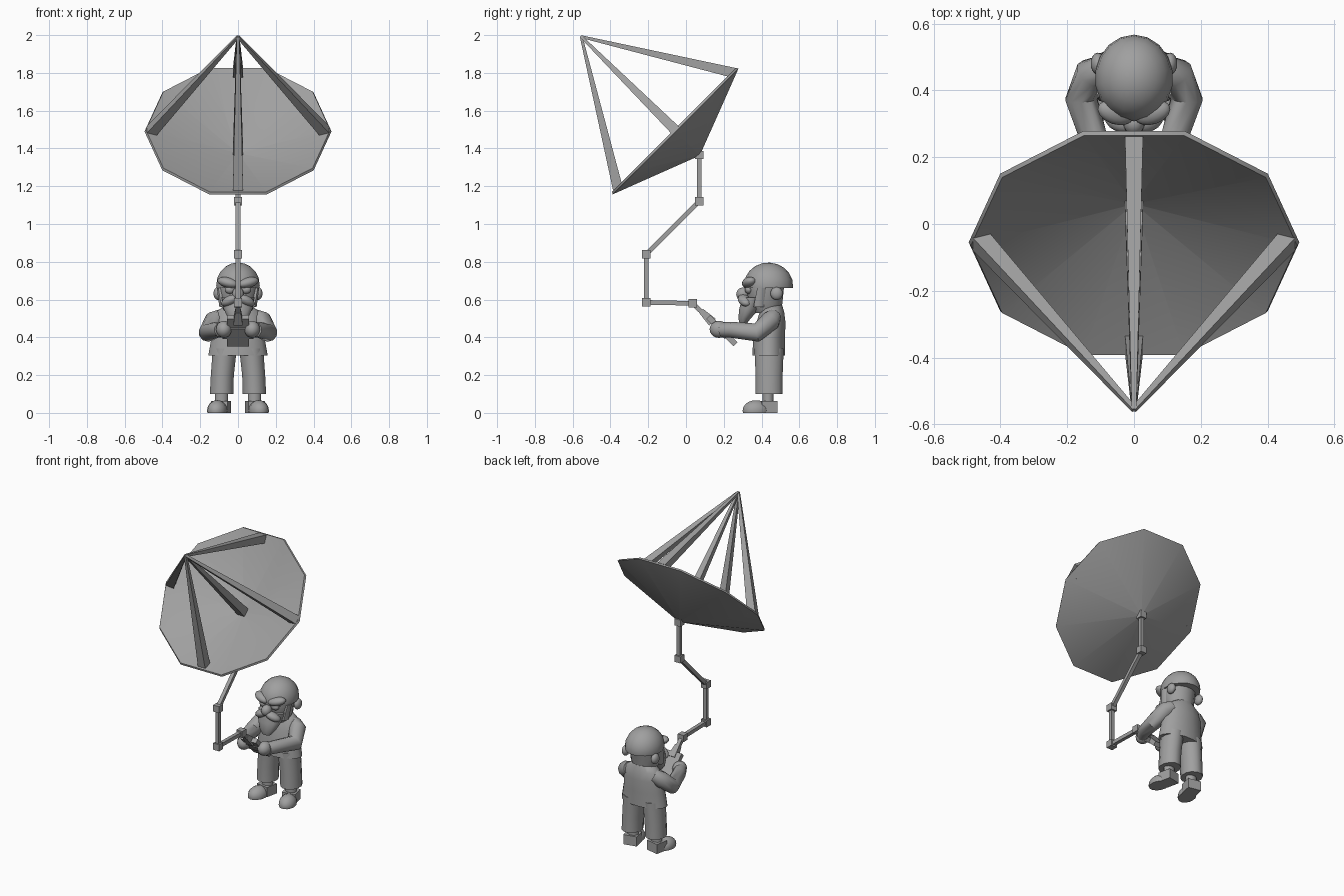
import bpy, bmesh, math
from mathutils import Vector, Matrix, Euler

old = bpy.data.objects.get("Cube")
if old:
    bpy.data.objects.remove(old, do_unlink=True)

grey = bpy.data.materials.new("plain grey")
grey.use_nodes = True
tone = (0.35, 0.35, 0.35, 1)
grey.diffuse_color = tone
grey.node_tree.nodes["Principled BSDF"].inputs["Base Color"].default_value = tone


def finish(name, bm, smooth=40):
    bmesh.ops.recalc_face_normals(bm, faces=bm.faces)
    mesh = bpy.data.meshes.new(name)
    bm.to_mesh(mesh)
    bm.free()
    mesh.materials.append(grey)
    obj = bpy.data.objects.new(name, mesh)
    bpy.context.collection.objects.link(obj)
    if smooth:
        bpy.ops.object.select_all(action='DESELECT')
        obj.select_set(True)
        bpy.context.view_layer.objects.active = obj
        bpy.ops.object.shade_smooth_by_angle(angle=math.radians(smooth))
    return obj


def skin(bm, rings):
    """Join a list of vertex rings and cap both ends."""
    n = len(rings[0])
    for a, b in zip(rings, rings[1:]):
        for i in range(n):
            j = (i + 1) % n
            bm.faces.new((a[i], a[j], b[j], b[i]))
    bm.faces.new(rings[0])
    bm.faces.new(rings[-1])


def tube(name, points, widths, sides=4, smooth=0):
    """Tube through points, with a width at each one."""
    pts = [Vector(p) for p in points]
    bm = bmesh.new()
    rings = []
    for i, p in enumerate(pts):
        t = (pts[min(i + 1, len(pts) - 1)] - pts[max(i - 1, 0)]).normalized()
        u = Vector((1, 0, 0))
        u = (u - t * u.dot(t)).normalized()
        v = t.cross(u)
        r = widths[i] / 2 / math.cos(math.pi / sides)
        angles = [math.tau * (k + 0.5) / sides for k in range(sides)]
        rings.append([bm.verts.new(p + r * (u * math.cos(a) + v * math.sin(a)))
                      for a in angles])
    skin(bm, rings)
    return finish(name, bm, smooth)


def loft(name, sections, sides=12, smooth=50):
    """Stack of ellipses, each z, centre x, centre y, radius x, radius y."""
    bm = bmesh.new()
    rings = []
    for z, cx, cy, rx, ry in sections:
        angles = [math.tau * (k + 0.5) / sides for k in range(sides)]
        rings.append([bm.verts.new((cx + rx * math.cos(a), cy + ry * math.sin(a), z))
                      for a in angles])
    skin(bm, rings)
    return finish(name, bm, smooth)


def ball(name, loc, radii, rot=(0, 0, 0), floor=None, segments=14):
    bm = bmesh.new()
    turn = Euler([math.radians(a) for a in rot]).to_matrix().to_4x4()
    matrix = Matrix.Translation(loc) @ turn @ Matrix.Diagonal((*radii, 1))
    bmesh.ops.create_uvsphere(bm, u_segments=segments, v_segments=10, radius=1, matrix=matrix)
    if floor is not None:
        cut = bmesh.ops.bisect_plane(bm, geom=bm.verts[:] + bm.edges[:] + bm.faces[:],
                                     plane_co=(0, 0, floor), plane_no=(0, 0, -1),
                                     clear_outer=True)
        rim = [e for e in cut["geom_cut"] if isinstance(e, bmesh.types.BMEdge)]
        bmesh.ops.contextual_create(bm, geom=rim)
    return finish(name, bm, 50)


def box(name, loc, size, rot=(0, 0, 0)):
    bm = bmesh.new()
    turn = Euler([math.radians(a) for a in rot]).to_matrix().to_4x4()
    bmesh.ops.create_cube(bm, size=1, matrix=Matrix.Translation(loc) @ turn
                          @ Matrix.Diagonal((*size, 1)))
    return finish(name, bm, 0)


# Ten-sided conical dish, tipped forward
bm = bmesh.new()
rings = []
for r, z in ((0.002, -0.18), (0.495, 0), (0.488, 0.012), (0.002, -0.162)):
    rings.append([bm.verts.new((r * math.cos(math.tau * k / 10),
                                r * math.sin(math.tau * k / 10), z)) for k in range(10)])
skin(bm, rings)
dish = finish("dish", bm, 40)
dish.location = (0, -0.055, 1.49)
dish.rotation_euler = (math.radians(45), 0, 0)

# Tapered struts meeting at the focus
feet = {"top": (0, 0.255, 1.8), "bottom": (0, -0.36, 1.185), "left": (0.46, -0.05, 1.49),
        "right": (-0.46, -0.05, 1.49), "centre": (0, 0.05, 1.385)}
for label, foot in feet.items():
    tube(label + "_strut", [(0, -0.555, 1.992), foot], [0.014, 0.054])

# Jointed arm
joints = [(0, 0.07, 1.365), (0, 0.07, 1.12), (0, -0.21, 0.84), (0, -0.21, 0.585),
          (0, 0.035, 0.58), (0, 0.12, 0.5)]
for i, (a, b) in enumerate(zip(joints, joints[1:])):
    tube(f"arm_link_{i}", [a, b], [0.024, 0.024])
for i, p in enumerate(joints[:-1]):
    box(f"arm_joint_{i}", p, (0.044, 0.044, 0.044))

# Hand-held control box
box("control_box", (0, 0.19, 0.435), (0.115, 0.205, 0.03), (-45, 0, 0))
box("control_grip", (0, 0.19, 0.43), (0.165, 0.075, 0.032), (-45, 0, 0))
tube("control_socket", [(0, 0.08, 0.54), (0, 0.14, 0.48)], [0.03, 0.05])

# Legs, shoes and arms
for side, label in ((1, "left"), (-1, "right")):
    loft(label + "_trouser", [(0.1, side * 0.087, 0.44, 0.064, 0.074),
                              (0.2, side * 0.083, 0.44, 0.063, 0.074),
                              (0.34, side * 0.07, 0.44, 0.066, 0.08)])
    loft(label + "_ankle", [(0.04, side * 0.087, 0.435, 0.036, 0.03),
                            (0.12, side * 0.087, 0.435, 0.036, 0.03)])
    ball(label + "_shoe_toe", (side * 0.11, 0.37, 0.012), (0.053, 0.072, 0.055),
         (0, 0, side * 12), 0)
    box(label + "_shoe_heel", (side * 0.09, 0.435, 0.032), (0.088, 0.085, 0.064),
        (0, 0, side * 12))
    tube(label + "_sleeve", [(side * 0.09, 0.465, 0.51), (side * 0.125, 0.45, 0.49),
                             (side * 0.158, 0.375, 0.425), (side * 0.115, 0.24, 0.44),
                             (side * 0.09, 0.19, 0.44)],
         [0.08, 0.1, 0.095, 0.08, 0.075], 10, 45)
    ball(label + "_hand", (side * 0.075, 0.175, 0.442), (0.042, 0.05, 0.045))

# Flared coat and neck
loft("coat", [(0.305, 0, 0.438, 0.16, 0.088), (0.4, 0, 0.44, 0.143, 0.086),
              (0.48, 0, 0.45, 0.135, 0.078), (0.535, 0, 0.455, 0.118, 0.066),
              (0.57, 0, 0.455, 0.07, 0.055)], 16)

# Head and cap
loft("head", [(0.53, 0, 0.43, 0.07, 0.07), (0.58, 0, 0.42, 0.095, 0.092),
              (0.66, 0, 0.42, 0.105, 0.1), (0.72, 0, 0.43, 0.105, 0.11)], 16)
ball("cap", (0, 0.437, 0.675), (0.117, 0.13, 0.121), (-3, 0, 0), 0.66, 18)

# Face
for side, label in ((1, "left"), (-1, "right")):
    ball(label + "_ear", (side * 0.108, 0.48, 0.632), (0.022, 0.033, 0.034))
    ball(label + "_brow", (side * 0.054, 0.334, 0.69), (0.058, 0.036, 0.027),
         (0, -side * 14, side * 18))
    ball(label + "_eye", (side * 0.042, 0.332, 0.652), (0.028, 0.02, 0.022))
    ball(label + "_moustache", (side * 0.042, 0.31, 0.595), (0.052, 0.034, 0.026),
         (0, side * 25, side * 22))
    loft(label + "_sideburn", [(0.56, side * 0.08, 0.385, 0.02, 0.03),
                               (0.66, side * 0.098, 0.4, 0.015, 0.025)], 8)
ball("nose", (0, 0.302, 0.628), (0.032, 0.036, 0.036))
loft("beard", [(0.47, 0, 0.302, 0.03, 0.018), (0.5, 0, 0.31, 0.055, 0.034),
               (0.55, 0, 0.335, 0.078, 0.055), (0.61, 0, 0.36, 0.09, 0.065)], 12)
